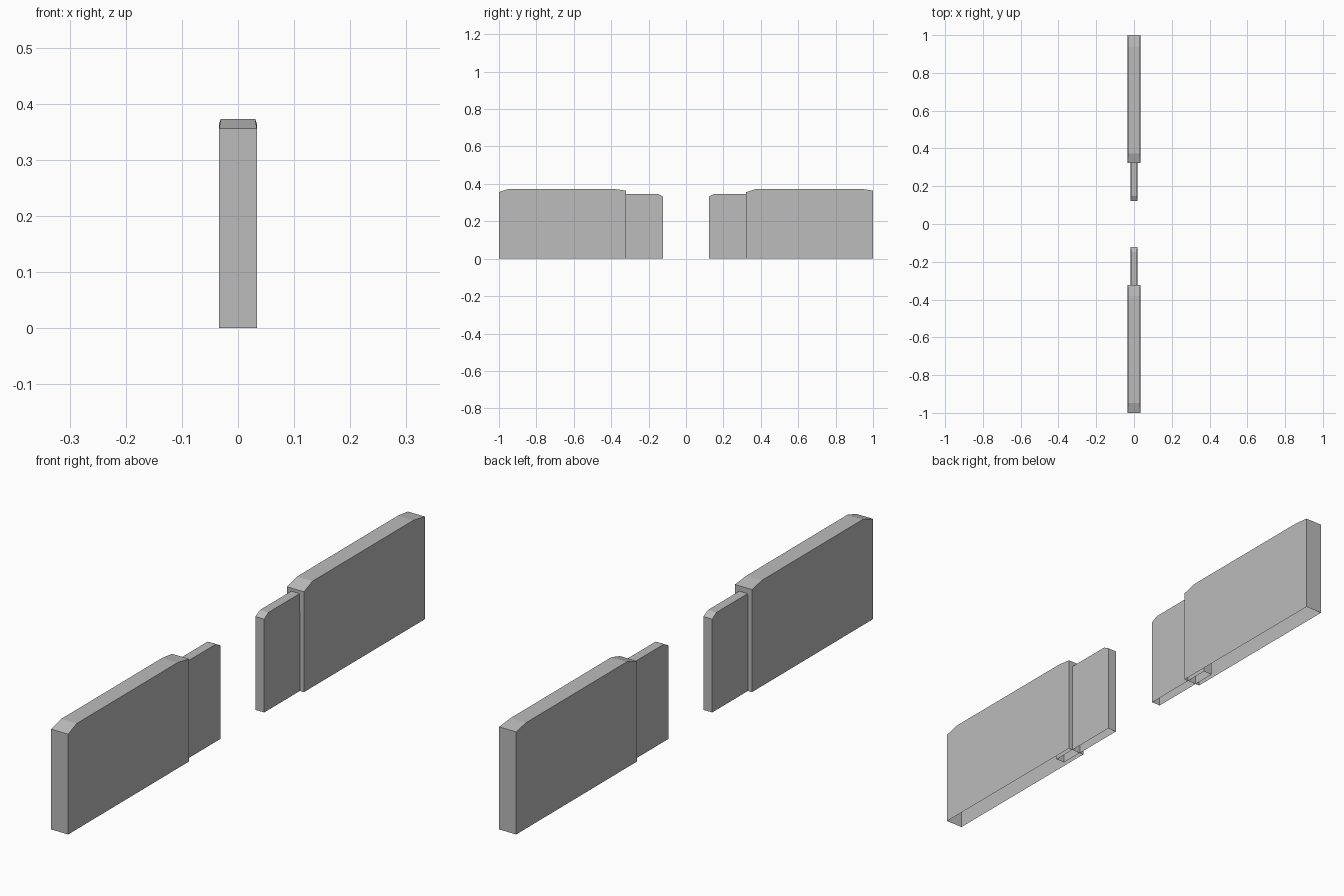
import bpy
import bmesh

if "Cube" in bpy.data.objects:
    bpy.data.objects.remove(bpy.data.objects["Cube"], do_unlink=True)

# Single neutral grey
GREY = (0.5, 0.5, 0.5, 1.0)
grey = bpy.data.materials.new("plain grey")
grey.use_nodes = True
grey.diffuse_color = GREY
grey.node_tree.nodes["Principled BSDF"].inputs["Base Color"].default_value = GREY


def wall(name, half_width, inset, profile):
    """Open-bottomed hollow slab from a (y, z) side profile running
    bottom -y, up, over the top and down to bottom +y.
    The two middle (top) points are pulled in by inset."""
    bm = bmesh.new()
    rows = []
    for side in (-1, 1):
        row = []
        for i, (y, z) in enumerate(profile):
            x = half_width - (inset if i in (2, 3) else 0.0)
            row.append(bm.verts.new((side * x, y, z)))
        rows.append(row)
    right, left = rows
    # Two broad sides
    bm.faces.new(right)
    bm.faces.new(left)
    # Ends, slopes and top; the underside stays open
    for i in range(len(profile) - 1):
        bm.faces.new((right[i], right[i + 1], left[i + 1], left[i]))
    bmesh.ops.recalc_face_normals(bm, faces=bm.faces)
    mesh = bpy.data.meshes.new(name)
    bm.to_mesh(mesh)
    bm.free()
    mesh.materials.append(grey)
    obj = bpy.data.objects.new(name, mesh)
    bpy.context.collection.objects.link(obj)
    return obj


def slab_profile(y0, y1, z0, z1, top, in0, in1):
    return [(y0, 0), (y0, z0), (y0 + in0, top), (y1 - in1, top), (y1, z1), (y1, 0)]


# Thick outer walls: the same slab repeated at front and back
for name, y0, y1 in (("front_wall", -1.0, -0.322), ("back_wall", 0.322, 1.0)):
    wall(name, 0.0335, 0.003,
         slab_profile(y0, y1, 0.356, 0.364, 0.373, 0.052, 0.06))

# Thin inner walls that reach a little way into the thick ones
for name, y0, y1 in (("front_inner_wall", -0.41, -0.122), ("back_inner_wall", 0.122, 0.41)):
    wall(name, 0.0175, 0.001,
         slab_profile(y0, y1, 0.331, 0.331, 0.345, 0.025, 0.025))
